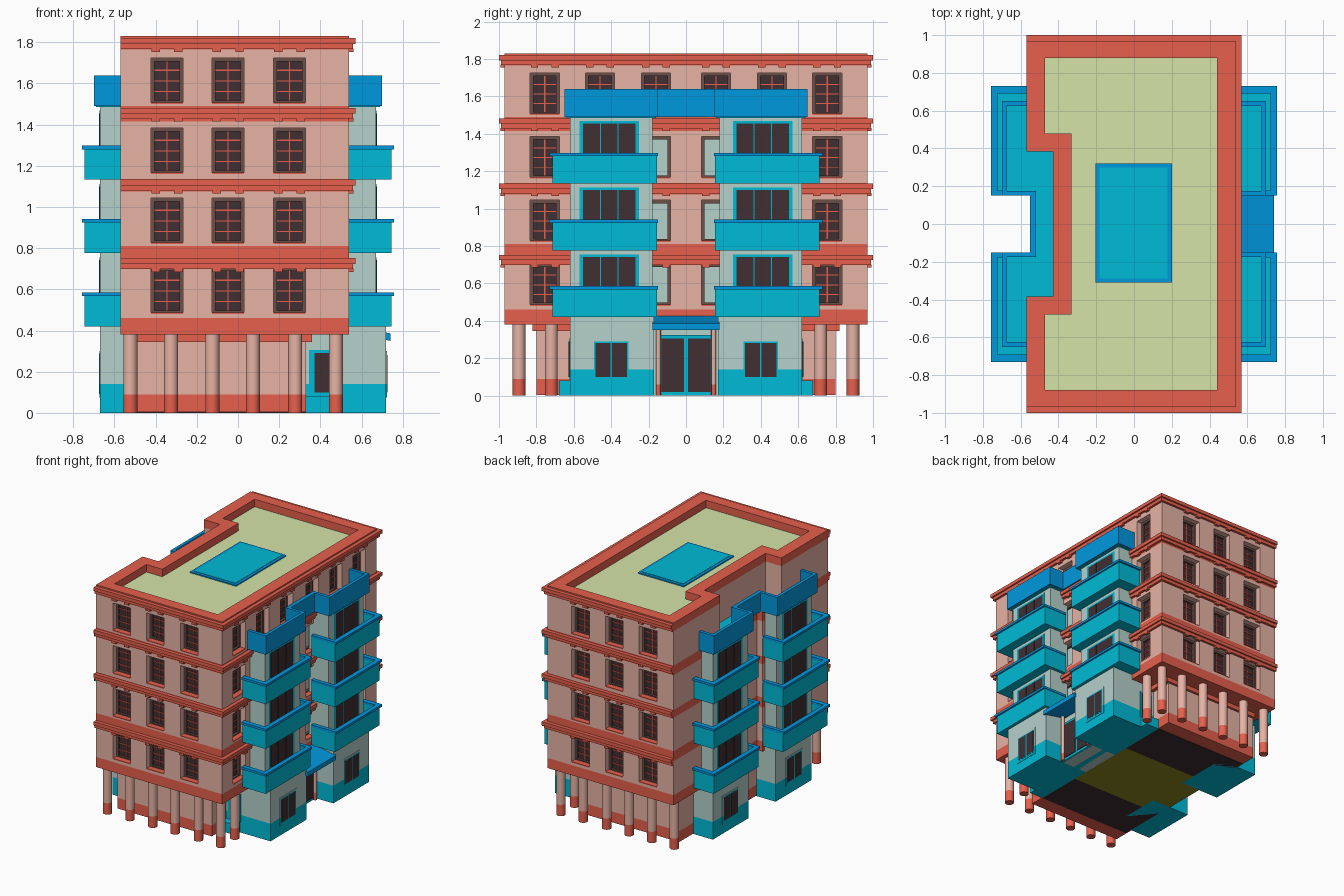
import bpy, bmesh, math
from mathutils import Matrix

if "Cube" in bpy.data.objects:
    bpy.data.objects.remove(bpy.data.objects["Cube"])

def lin(c):
    c /= 255
    return c / 12.92 if c <= 0.04045 else ((c + 0.055) / 1.055) ** 2.4

COLOURS = {"red": (233, 97, 78), "pink": (231, 179, 165), "teal": (0, 187, 215),
           "blue": (0, 152, 223), "grey": (182, 209, 203), "dark": (64, 46, 50),
           "brown": (108, 78, 72), "green": (214, 228, 169), "olive": (140, 135, 30)}
MATS = {}
for n, c in COLOURS.items():
    MATS[n] = bpy.data.materials.new(n + " paint")
    MATS[n].diffuse_color = (*[lin(v) for v in c], 1)

parts = {}   # (name, colour) -> bmesh that gathers repeated pieces

def gather(name, col):
    return parts.setdefault((name, col), bmesh.new())

def box(name, col, xs, ys, zs):
    bm = gather(name, col)
    c = [(a + b) / 2 for a, b in (xs, ys, zs)]
    s = [abs(b - a) for a, b in (xs, ys, zs)]
    bmesh.ops.create_cube(bm, size=1, matrix=Matrix.Translation(c) @ Matrix.Diagonal((*s, 1)))

def prism(name, col, pts, z0, z1):
    bm = gather(name, col)
    f = bm.faces.new([bm.verts.new((x, y, z0)) for x, y in pts])
    ext = bmesh.ops.extrude_face_region(bm, geom=[f])["geom"]
    bmesh.ops.translate(bm, verts=[v for v in ext if isinstance(v, bmesh.types.BMVert)],
                        vec=(0, 0, z1 - z0))
    bmesh.ops.recalc_face_normals(bm, faces=bm.faces)

def ring(name, col, outer, inner, z0, z1):
    bm = gather(name, col)
    loops = [[bm.verts.new((x, y, z)) for x, y in p]
             for p, z in ((outer, z0), (outer, z1), (inner, z1), (inner, z0))]
    n = len(outer)
    for k in range(4):
        a, b = loops[k], loops[(k + 1) % 4]
        for i in range(n):
            j = (i + 1) % n
            bm.faces.new((a[i], a[j], b[j], b[i]))
    bmesh.ops.recalc_face_normals(bm, faces=bm.faces)

def cyl(name, col, x, y, r, z0, z1):
    bmesh.ops.create_cone(gather(name, col), cap_ends=True, segments=20, radius1=r, radius2=r,
                          depth=z1 - z0, matrix=Matrix.Translation((x, y, (z0 + z1) / 2)))

def on_face(face, name, col, us, ds, zs):
    """Box on a facade: u along it, d = depth inward from the wall."""
    if face == "right":
        box(name, col, (0.54 - ds[0], 0.54 - ds[1]), us, zs)
    else:
        s = -1 if face == "front" else 1
        box(name, col, us, (s * (0.97 - ds[0]), s * (0.97 - ds[1])), zs)

def footprint(nx, ny):
    return [(-0.57, -0.97), (0.54, -0.97), (0.54, 0.97), (-0.57, 0.97),
            (-0.57, ny), (nx, ny), (nx, -ny), (-0.57, -ny)]

# storeys: wall bottom, wall top, red band top, cornice top, window bottom
STOREYS = [(0.46, 0.73, 0.81, 0.752, 0.48), (0.81, 1.075, 1.137, 1.133, 0.82),
           (1.137, 1.415, 1.49, 1.482, 1.16), (1.49, 1.765, 1.83, 1.82, 1.50)]
LOW, TOP = footprint(-0.52, 0.15), footprint(-0.43, 0.385)
W, H, D = 0.078, 0.225, 0.075
CORNICE = lambda e: [(-0.57, -0.97 - e), (0.54 + e, -0.97 - e), (0.54 + e, 0.97 + e), (-0.57, 0.97 + e),
                     (-0.57, 0.97), (0.54, 0.97), (0.54, -0.97), (-0.57, -0.97)]

def window(face, u, z, cutter, blocked):
    on_face(face, cutter, "pink", (u - W, u + W), (-0.05, D), (z, z + H))
    a, b, t, w = u - W, u + W, z + H, 0.017
    on_face(face, "window_sills", "red", (a, b), (0, D), (z, z + 0.008))
    on_face(face, "window_panes", "grey" if blocked else "dark", (a, b), (D - 0.012, D), (z, t))
    fr = (D - 0.03, D - 0.005)
    for us, zs in (((a, a + w), (z, t)), ((b - w, b), (z, t)),
                   ((a, b), (t - w, t)), ((a, b), (z, z + w))):
        on_face(face, "window_frames", "brown", us, fr, zs)
    if not blocked:
        g = (D - 0.018, D - 0.01)
        on_face(face, "window_bars", "red", (u - 0.003, u + 0.003), g, (z + w, t - w))
        for k in (0.27, 0.5, 0.73):
            on_face(face, "window_bars", "red", (a + w, b - w), g,
                    (z + H * k - 0.0025, z + H * k + 0.0025))

# upper storeys: floor slab, walls, windows, cornices, dentils
prism("floor_slab", "red", LOW, 0.38, 0.46)
for i, (z0, z1, zb, zc, zw) in enumerate(STOREYS):
    top = i == 3
    prism(f"storey_wall_{i}", "pink", TOP if top else LOW, z0, z1)
    if not top:
        prism("floor_bands", "red", LOW, z1, zb)
    for e, a, b in ((0.03, zc - 0.028, zc), (0.018, zc - 0.053, zc - 0.028)):
        prism("cornices", "red", CORNICE(e), a, b)
    spots = [(f, u) for f in ("front", "back") for u in (-0.345, -0.048, 0.25)]
    spots += [("right", s * u) for s in (-1, 1) for u in ((0.755, 0.46, 0.16) if top else (0.755, 0.16))]
    for f, u in spots:
        window(f, u, zw, f"cutter_{i}", f == "right" and not top and abs(u) < 0.3)
        for s in (-0.055, 0.055):
            on_face(f, "dentils", "red", (u + s - 0.02, u + s + 0.02), (-0.022, 0), (zc - 0.067, zc - 0.05))

# roof: parapet, deck, skylight
INNER = [(-0.47, -0.88), (0.44, -0.88), (0.44, 0.88), (-0.47, 0.88),
         (-0.47, 0.48), (-0.33, 0.48), (-0.33, -0.48), (-0.47, -0.48)]
ring("parapet", "red", TOP, INNER, 1.765, 1.83)
prism("roof_deck", "green", INNER, 1.76, 1.77)
box("skylight_frame", "blue", (-0.205, 0.2), (-0.31, 0.32), (1.77, 1.779))
box("skylight_glass", "teal", (-0.183, 0.178), (-0.288, 0.298), (1.774, 1.782))
box("terrace_floor", "teal", (-0.55, -0.43), (-0.385, 0.385), (1.488, 1.496))

# bays, balconies and terrace railings on both long sides
for sx in (1, -1):
    wall = 0.54 if sx > 0 else 0.52
    gx = 0.72 if sx > 0 else 0.67
    X = lambda a, b: (sx * a, sx * b)
    box("terrace_rails", "blue", X(wall, wall + 0.03), (-0.15, 0.15), (1.49, 1.64))
    for sy in (1, -1):
        Y = lambda a, b: (sy * a, sy * b)
        box("bay_walls", "grey", X(0.50, 0.67), Y(0.18, 0.62), (0.42, 1.488))
        box("terrace_floor", "teal", X(wall, 0.69), Y(0.16, 0.64), (1.485, 1.50))
        box("terrace_rails", "blue", X(0.675, 0.70), Y(0.15, 0.65), (1.49, 1.64))
        for a, b in ((0.15, 0.175), (0.625, 0.65)):
            box("terrace_rails", "blue", X(wall, 0.676), Y(a, b), (1.49, 1.64))
        for z in (0.42, 0.777, 1.133):
            t = z + 0.165
            box("balcony_floors", "teal", X(wall, 0.74), Y(0.16, 0.71), (z, z + 0.03))
            box("balcony_walls", "teal", X(0.722, 0.745), Y(0.155, 0.715), (z, t - 0.018))
            box("balcony_caps", "blue", X(0.722, 0.758), Y(0.15, 0.73), (t - 0.018, t))
            for a, b, c, d in ((0.155, 0.175, 0.15, 0.178), (0.692, 0.715, 0.692, 0.73)):
                box("balcony_walls", "teal", X(wall, 0.723), Y(a, b), (z, t - 0.018))
                box("balcony_caps", "blue", X(wall, 0.723), Y(c, d), (t - 0.018, t))
            # three-pane balcony doors
            box("balcony_door_frames", "teal", X(0.665, 0.672), Y(0.25, 0.57), (z + 0.03, z + 0.335))
            for k in range(3):
                a = 0.27 + k * 0.095
                box("balcony_door_panes", "dark", X(0.668, 0.674), Y(a, a + 0.09), (z + 0.04, z + 0.322))
        # ground floor bay with two-pane window
        box("ground_bay_base", "teal", X(0.33, gx), Y(0.17, 0.62), (0, 0.14))
        box("ground_bay_wall", "grey", X(0.33, gx), Y(0.17, 0.62), (0.14, 0.42))
        box("ground_frame_low", "teal", X(gx, gx + 0.003), Y(0.295, 0.505), (0.075, 0.14))
        box("ground_frame_high", "grey", X(gx, gx + 0.003), Y(0.295, 0.505), (0.14, 0.30))
        box("ground_sash", "teal", X(gx, gx + 0.0045), Y(0.308, 0.492), (0.092, 0.288))
        for a in (0.315, 0.405):
            box("ground_panes", "dark", X(gx, gx + 0.006), Y(a, a + 0.08), (0.10, 0.28))

# ground floor core, with painted underside
for y0, y1, c in ((-0.68, -0.3, "dark"), (-0.3, 0.3, "olive"), (0.3, 0.68, "dark")):
    box("underside", c, (-0.49, 0.33), (y0, y1), (0, 0.005))
box("core_base", "red", (-0.5, 0.33), (-0.8, 0.8), (0.004, 0.09))
box("core_wall", "pink", (-0.5, 0.33), (-0.8, 0.8), (0.09, 0.38))
box("core_cornice", "red", (-0.5, 0.36), (-0.82, 0.82), (0.345, 0.38))
box("side_base", "teal", (0.33, 0.45), (-0.68, 0.68), (0, 0.08))
for s in (-1, 1):
    box("end_window_frame", "teal", (0.345, 0.46), (s * 0.62, s * 0.624), (0.085, 0.305))
    box("end_window_pane", "dark", (0.372, 0.445), (s * 0.62, s * 0.627), (0.10, 0.29))
    # door leaves and slim porch posts
    box("door_leaves", "dark", (0.55, 0.572), (s * 0.012, s * 0.13), (0.02, 0.305))
    cyl("porch_posts", "pink", 0.575, s * 0.148, 0.013, 0.06, 0.38)
    cyl("porch_post_bases", "red", 0.575, s * 0.148, 0.013, 0, 0.06)

# entrance with sloping canopy
box("door_wall", "grey", (0.33, 0.55), (-0.17, 0.17), (0, 0.38))
box("door_frame", "teal", (0.55, 0.566), (-0.155, 0.155), (0, 0.325))
box("canopy", "blue", (0.54, 0.74), (-0.178, 0.178), (0.0, 0.036))
for v in parts[("canopy", "blue")].verts:
    v.co.z += 0.39 - 0.04 * (v.co.x - 0.54) / 0.2

# columns
spots = [(x, s * 0.893) for x in (-0.523, -0.325, -0.125, 0.072, 0.278, 0.475) for s in (-1, 1)]
for x, y in spots + [(0.475, 0.72), (0.475, -0.72)]:
    cyl("columns", "pink", x, y, 0.034, 0.09, 0.38)
    cyl("column_bases", "red", x, y, 0.034, 0, 0.09)

# turn gathered pieces into objects
objs = {}
for (name, col), bm in parts.items():
    key = name if name not in objs else f"{name}_{col}"
    me = bpy.data.meshes.new(key)
    bm.to_mesh(me)
    bm.free()
    me.materials.append(MATS[col])
    ob = objs[key] = bpy.data.objects.new(key, me)
    bpy.context.collection.objects.link(ob)

# cut window recesses
for i in range(4):
    wall, cut = objs[f"storey_wall_{i}"], objs[f"cutter_{i}"]
    cut.hide_render = True
    mod = wall.modifiers.new("recesses", "BOOLEAN")
    mod.object, mod.operation, mod.solver = cut, "DIFFERENCE", "EXACT"
    bpy.context.view_layer.objects.active = wall
    bpy.ops.object.modifier_apply(modifier=mod.name)
    bpy.data.objects.remove(cut)

# smooth round shafts
for n in ("columns", "column_bases", "porch_posts", "porch_post_bases"):
    bpy.ops.object.select_all(action="DESELECT")
    objs[n].select_set(True)
    bpy.context.view_layer.objects.active = objs[n]
    bpy.ops.object.shade_smooth_by_angle(angle=math.radians(40))

for m in bpy.data.materials:
    if m.users and not m.is_grease_pencil:
        m.use_nodes = True
        m.node_tree.nodes["Principled BSDF"].inputs["Base Color"].default_value = m.diffuse_color
